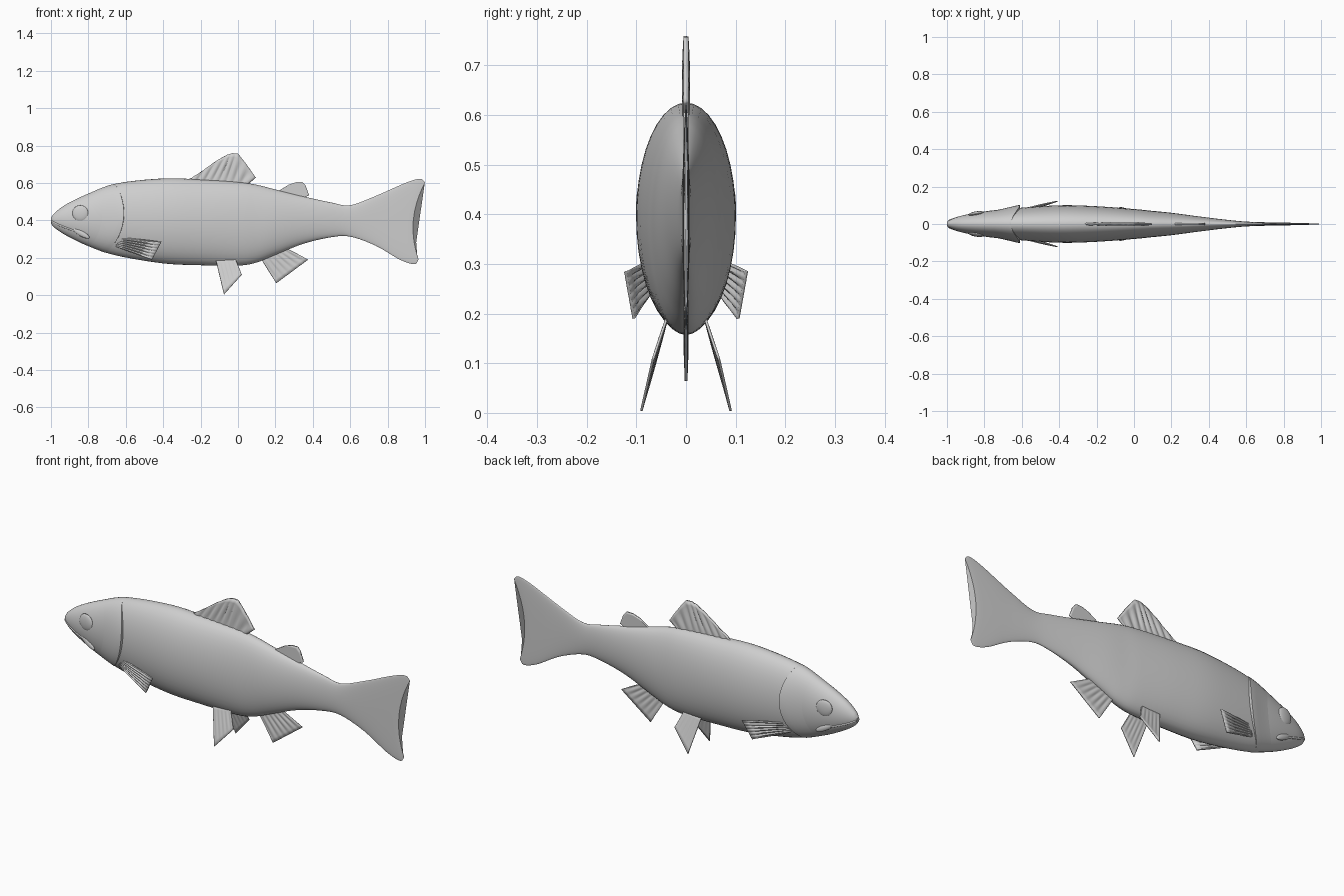
import bpy, bmesh, math
from mathutils import Vector

if "Cube" in bpy.data.objects:
    bpy.data.objects.remove(bpy.data.objects["Cube"])

grey = bpy.data.materials.new("plain grey")
grey.use_nodes = True
grey.diffuse_color = (0.62, 0.62, 0.62, 1)
grey.node_tree.nodes["Principled BSDF"].inputs["Base Color"].default_value = grey.diffuse_color


def finish(name, bm, angle=40):
    bmesh.ops.recalc_face_normals(bm, faces=bm.faces)
    mesh = bpy.data.meshes.new(name)
    bm.to_mesh(mesh)
    bm.free()
    mesh.materials.append(grey)
    for p in mesh.polygons:
        p.use_smooth = True
    mesh.set_sharp_from_angle(angle=math.radians(angle))
    obj = bpy.data.objects.new(name, mesh)
    bpy.context.collection.objects.link(obj)
    return obj


def skin(name, rows, loop, caps=False, angle=40):
    """Join rows of points with quads."""
    bm = bmesh.new()
    grid = [[bm.verts.new(p) for p in row] for row in rows]
    n = len(grid[0])
    for a, b in zip(grid, grid[1:]):
        for i in range(n if loop else n - 1):
            j = (i + 1) % n
            bm.faces.new((a[i], a[j], b[j], b[i]))
    if caps:
        bm.faces.new(grid[0])
        bm.faces.new(grid[-1])
    return finish(name, bm, angle)


def smooth_rows(rows, steps):
    """Catmull-Rom interpolation of table rows."""
    v = [Vector(r) for r in rows]
    v = [2 * v[0] - v[1]] + v + [2 * v[-1] - v[-2]]
    out = []
    for k in range(1, len(v) - 2):
        p, q, r, s = v[k - 1:k + 3]
        for i in range(steps):
            t = i / steps
            out.append(0.5 * (2 * q + (r - p) * t + (2 * p - 5 * q + 4 * r - s) * t ** 2
                              + (3 * q - p - 3 * r + s) * t ** 3))
    return out + [v[-2]]


# Body stations: x, belly z, back z, half width, edge lean, edge sweep
SECTIONS = smooth_rows([
    (-1, .383, .413, .009, 0, 0), (-.98, .36, .44, .024, 0, 0),
    (-.92, .32, .485, .045, 0, 0), (-.8, .262, .543, .067, 0, 0),
    (-.65, .212, .597, .083, 0, 0), (-.4, .17, .624, .1, 0, 0),
    (-.2, .16, .618, .095, 0, 0), (0, .158, .605, .08, 0, 0),
    (.1, .175, .59, .07, 0, 0), (.2, .215, .565, .06, 0, 0),
    (.35, .275, .528, .04, 0, 0), (.5, .31, .495, .022, 0, 0),
    (.6, .313, .481, .013, 0, 0), (.71, .265, .53, .009, 0, .025),
    (.82, .19, .6, .007, .015, .06), (.905, .166, .622, .005, .015, .052),
    (.937, .19, .603, .003, .017, .046)], 5)
SIDES = 40
ANGLES = [2 * math.pi * i / SIDES for i in range(SIDES)]


def section_at(x):
    for a, b in zip(SECTIONS, SECTIONS[1:]):
        if a[0] <= x <= b[0]:
            f = (x - a[0]) / (b[0] - a[0])
            return [p + (q - p) * f for p, q in zip(a, b)]
    return list(SECTIONS[0])


def side_y(x, z):
    """Half width of the body at a point seen from the side."""
    _, lo, hi, w = section_at(x)[:4]
    c = (2 * z - lo - hi) / (hi - lo)
    return w * math.sqrt(max(0, 1 - c * c))


# Body and tail in one loft
rows = []
for x, lo, hi, w, lean, sweep in SECTIONS:
    rows.append([(x + lean * math.cos(a) + sweep * math.cos(a) ** 2, w * math.sin(a),
                  (lo + hi) / 2 + (hi - lo) / 2 * math.cos(a)) for a in ANGLES])
skin("body_and_tail", rows, True, True)

# Head shell with flared gill covers
rows = []
for s, flare in [(.6, -.15), (.7, 0), (.8, .3), (.9, .7), (.96, .95), (1, 1), (1.003, .5), (1, -.6)]:
    row = []
    for a in ANGLES:
        c = math.cos(a)
        x = -1 + s * (.388 + .025 * c - .073 * c * c)
        _, lo, hi, w = section_at(x)[:4]
        off = flare * (.002 + .013 * math.sin(a) ** 2)
        row.append((x, (w + off) * math.sin(a), (lo + hi) / 2 + ((hi - lo) / 2 + off * .4) * c))
    rows.append(row)
skin("gill_covers", rows, True)


def ellipsoid(name, centre, size, tilt=0, yaw=0):
    bm = bmesh.new()
    bmesh.ops.create_uvsphere(bm, u_segments=24, v_segments=14, radius=1)
    obj = finish(name, bm, 60)
    obj.location, obj.scale, obj.rotation_euler = centre, size, (0, tilt, yaw)


def along(points, f):
    f *= len(points) - 1
    i = min(int(f), len(points) - 2)
    return Vector(points[i]).lerp(Vector(points[i + 1]), f - i)


def fin(name, root, tip, thick, ripple, rays, across=48, out=8):
    """Thin fin with ridged rays between a root line and an outer edge."""
    rows = []
    for i in range(across + 1):
        f = i / across
        a, b = along(root, f), along(tip, f)
        wave = Vector((0, ripple * math.sin(2 * math.pi * rays * f), 0))
        rows.append([a.lerp(b, j / out) + wave * math.sin(math.pi * j / out) for j in range(out + 1)])
    obj = skin(name, rows, False)
    mod = obj.modifiers.new("thickness", "SOLIDIFY")
    mod.thickness, mod.offset = thick, 0


# Fins on the centre line
fin("dorsal_fin", [(-.27, 0, .6), (.04, 0, .585)],
    [(-.275, 0, .61), (-.2, 0, .657), (-.12, 0, .715), (-.06, 0, .75), (-.03, 0, .759),
     (0, 0, .757), (.045, 0, .7), (.095, 0, .628)], .01, .004, 8)
fin("adipose_fin", [(.21, 0, .55), (.34, 0, .515)],
    [(.215, 0, .557), (.27, 0, .59), (.31, 0, .604), (.345, 0, .605),
     (.362, 0, .585), (.38, 0, .535)], .01, 0, 1)
fin("anal_fin", [(.12, 0, .2), (.25, 0, .255)],
    [(.205, 0, .064), (.375, 0, .19)], .006, .002, 6)

# Paired parts
for s, side in ((-1, "right"), (1, "left")):
    fin(side + "_pectoral_fin", [(-.65, .062 * s, .31), (-.65, .055 * s, .26)],
        [(-.41, .122 * s, .285), (-.46, .105 * s, .19)], .006, .004, 6)
    fin(side + "_pelvic_fin", [(-.12, .037 * s, .195), (-.015, .037 * s, .195)],
        [(-.075, .09 * s, .004), (.02, .066 * s, .11)], .005, .001, 5)
    ellipsoid(side + "_eye", (-.843, s * (side_y(-.843, .438) - .002), .438),
              (.043, .012, .043), 0, .15 * s)
    ellipsoid(side + "_jaw_plate", (-.838, s * side_y(-.838, .33), .33),
              (.05, .009, .015), .5, .15 * s)
    # Lip ridge along the mouth
    rows = []
    for x, z in smooth_rows([(-.998, .395), (-.96, .376), (-.92, .36), (-.86, .338)], 4):
        y = side_y(max(x, -.999), z)
        rows.append([(x, s * (y + .004 * math.cos(a)), z + .005 * math.sin(a)) for a in ANGLES[::4]])
    skin(side + "_lip", rows, True, True)
